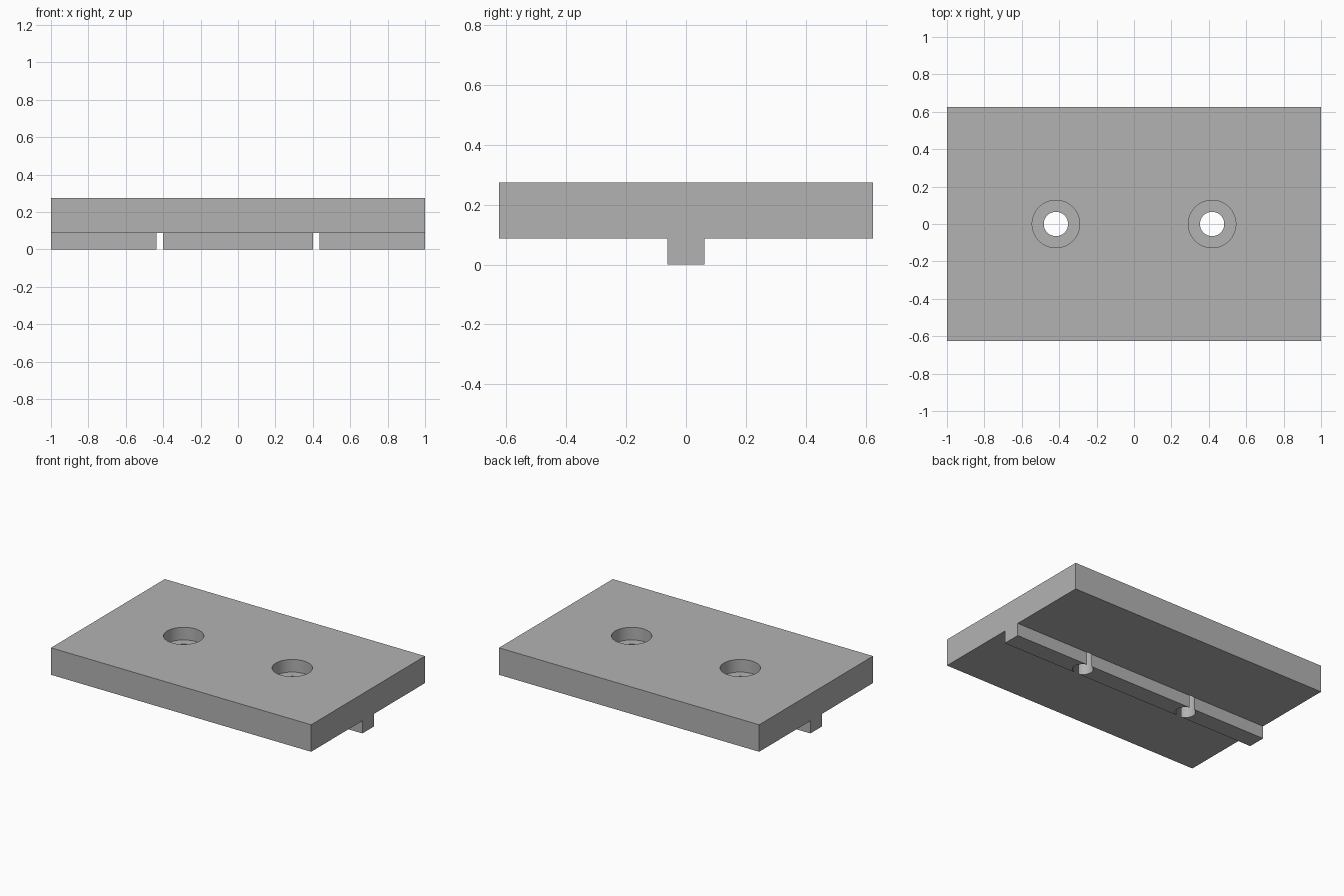
import bpy, bmesh

if "Cube" in bpy.data.objects:
    bpy.data.objects.remove(bpy.data.objects["Cube"])

TOP, LEDGE = 0.275, 0.0875      # plate top and underside heights
HALF_Y, RIB_Y = 0.625, 0.0625   # half widths of plate and guide rib

grey = bpy.data.materials.new("grey")
grey.diffuse_color = (0.45, 0.45, 0.45, 1)
grey.use_nodes = True
grey.node_tree.nodes["Principled BSDF"].inputs["Base Color"].default_value = grey.diffuse_color


def add_object(name, bm):
    bmesh.ops.recalc_face_normals(bm, faces=bm.faces)
    mesh = bpy.data.meshes.new(name)
    bm.to_mesh(mesh)
    bm.free()
    obj = bpy.data.objects.new(name, mesh)
    bpy.context.collection.objects.link(obj)
    mesh.materials.append(grey)
    return obj


# Mounting plate with guide rib: T profile extruded along x
half = [(RIB_Y, 0), (RIB_Y, LEDGE), (HALF_Y, LEDGE), (HALF_Y, TOP)]
profile = half + [(-y, z) for y, z in reversed(half)]
bm = bmesh.new()
face = bm.faces.new([bm.verts.new((-1, y, z)) for y, z in profile])
ext = bmesh.ops.extrude_face_region(bm, geom=[face])
bmesh.ops.translate(bm, vec=(2, 0, 0),
                    verts=[v for v in ext["geom"] if isinstance(v, bmesh.types.BMVert)])
plate = add_object("mounting_plate", bm)

# Stepped screw holes: wide counterbore above a narrow through hole
STEPS = [(0.065, -0.05), (0.065, TOP - 0.0875), (0.127, TOP - 0.0875), (0.127, TOP + 0.05)]
for side, x in (("left", -0.4175), ("right", 0.4175)):
    bm = bmesh.new()
    rings = []
    for r, z in STEPS:
        ring = bmesh.ops.create_circle(bm, segments=64, radius=r)["verts"]
        bmesh.ops.translate(bm, verts=ring, vec=(x, 0, z))
        rings.append(ring)
    for low, high in zip(rings, rings[1:]):
        for i in range(64):
            j = (i + 1) % 64
            bm.faces.new((low[i], low[j], high[j], high[i]))
    bm.faces.new(rings[0])
    bm.faces.new(rings[-1])
    cutter = add_object(side + "_hole_cutter", bm)
    cutter.hide_render = True
    cutter.hide_set(True)
    mod = plate.modifiers.new(side + "_hole", 'BOOLEAN')
    mod.operation = 'DIFFERENCE'
    mod.solver = 'EXACT'
    mod.object = cutter

# Apply the cuts, then smooth the bore walls
bpy.context.view_layer.objects.active = plate
plate.select_set(True)
for mod in list(plate.modifiers):
    bpy.ops.object.modifier_apply(modifier=mod.name)
bpy.ops.object.shade_smooth_by_angle(angle=0.5)
